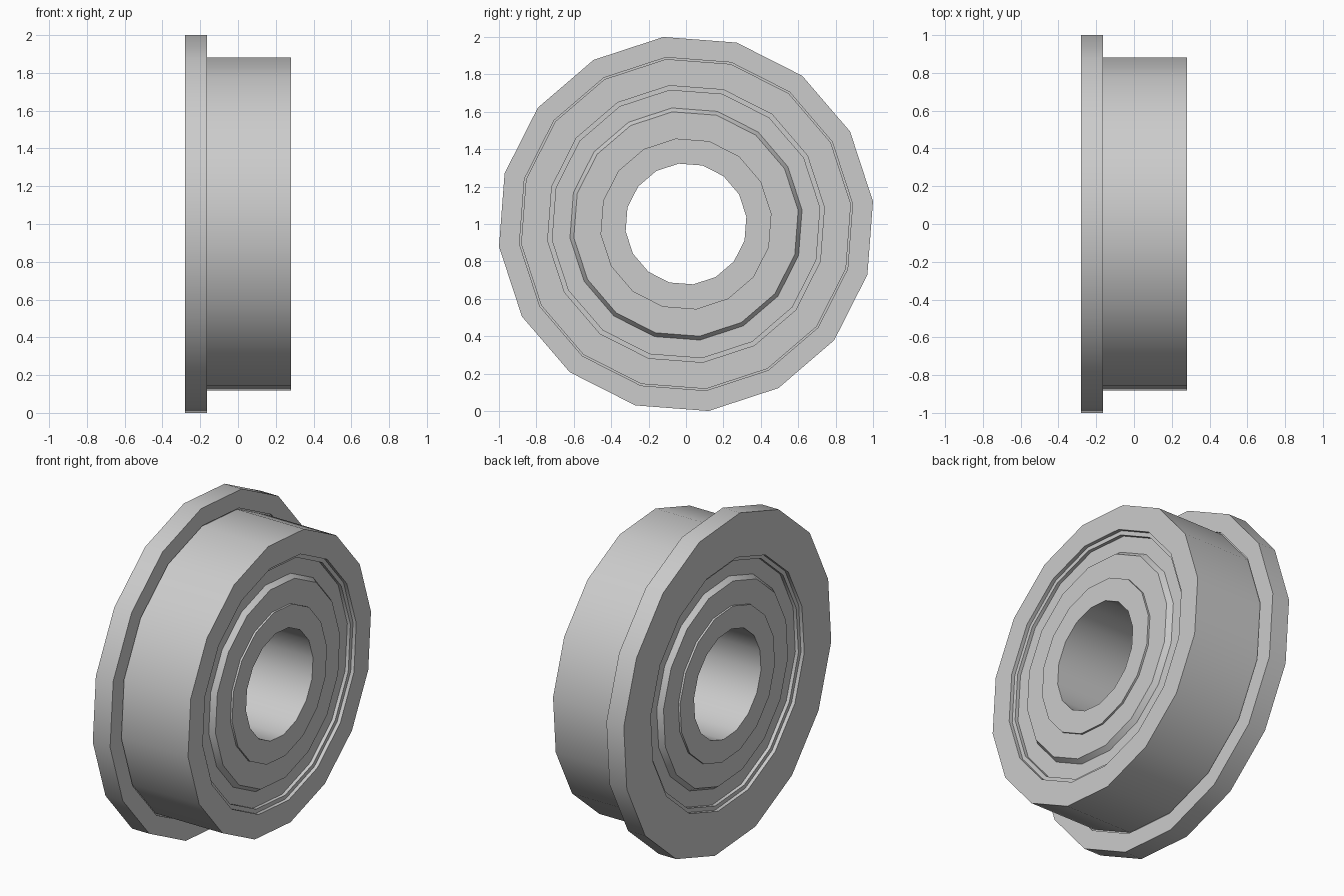
import bpy
import bmesh
import math

cube = bpy.data.objects.get("Cube")
if cube:
    bpy.data.objects.remove(cube, do_unlink=True)

SIDES = 16
TURN = math.radians(6.9)   # rotation of the polygonal rings about the axle
HALF = 0.28                # half of the total width

steel = bpy.data.materials.new("light grey steel")
steel.use_nodes = True
steel.diffuse_color = (0.6, 0.6, 0.6, 1)
steel.node_tree.nodes["Principled BSDF"].inputs["Base Color"].default_value = (0.6, 0.6, 0.6, 1)


def lathe(name, profile):
    """Turn a closed (x, radius) profile around the x axle."""
    bm = bmesh.new()
    rings = []
    for i in range(SIDES):
        a = TURN + math.tau * i / SIDES
        rings.append([bm.verts.new((x, r * math.cos(a), 1 + r * math.sin(a)))
                      for x, r in profile])
    n = len(profile)
    for i in range(SIDES):
        a, b = rings[i], rings[(i + 1) % SIDES]
        for j in range(n):
            k = (j + 1) % n
            bm.faces.new((a[j], a[k], b[k], b[j]))
    bmesh.ops.recalc_face_normals(bm, faces=bm.faces)
    mesh = bpy.data.meshes.new(name)
    bm.to_mesh(mesh)
    bm.free()
    mesh.materials.append(steel)
    obj = bpy.data.objects.new(name, mesh)
    bpy.context.collection.objects.link(obj)
    bpy.ops.object.select_all(action="DESELECT")
    obj.select_set(True)
    bpy.context.view_layer.objects.active = obj
    bpy.ops.object.shade_smooth_by_angle(angle=math.radians(30))
    return obj


# Outer ring with flange and a fine relief groove where they meet
lathe("outer_ring", [
    (-HALF, 0.745), (-HALF, 1.007), (-0.163, 1.007), (-0.163, 0.897),
    (-0.172, 0.897), (-0.172, 0.888), (HALF, 0.888), (HALF, 0.745),
])

# Inner ring with the bore
lathe("inner_ring", [(-HALF, 0.325), (-HALF, 0.46), (HALF, 0.46), (HALF, 0.325)])

# Stepped shields closing the gap on both sides
for side, label in ((1, "left"), (-1, "right")):
    lathe(label + "_shield", [(side * x, r) for x, r in (
        (0.268, 0.46), (0.268, 0.604), (0.237, 0.625), (0.237, 0.72),
        (0.258, 0.72), (0.258, 0.745), (0.2, 0.745), (0.2, 0.46))])
